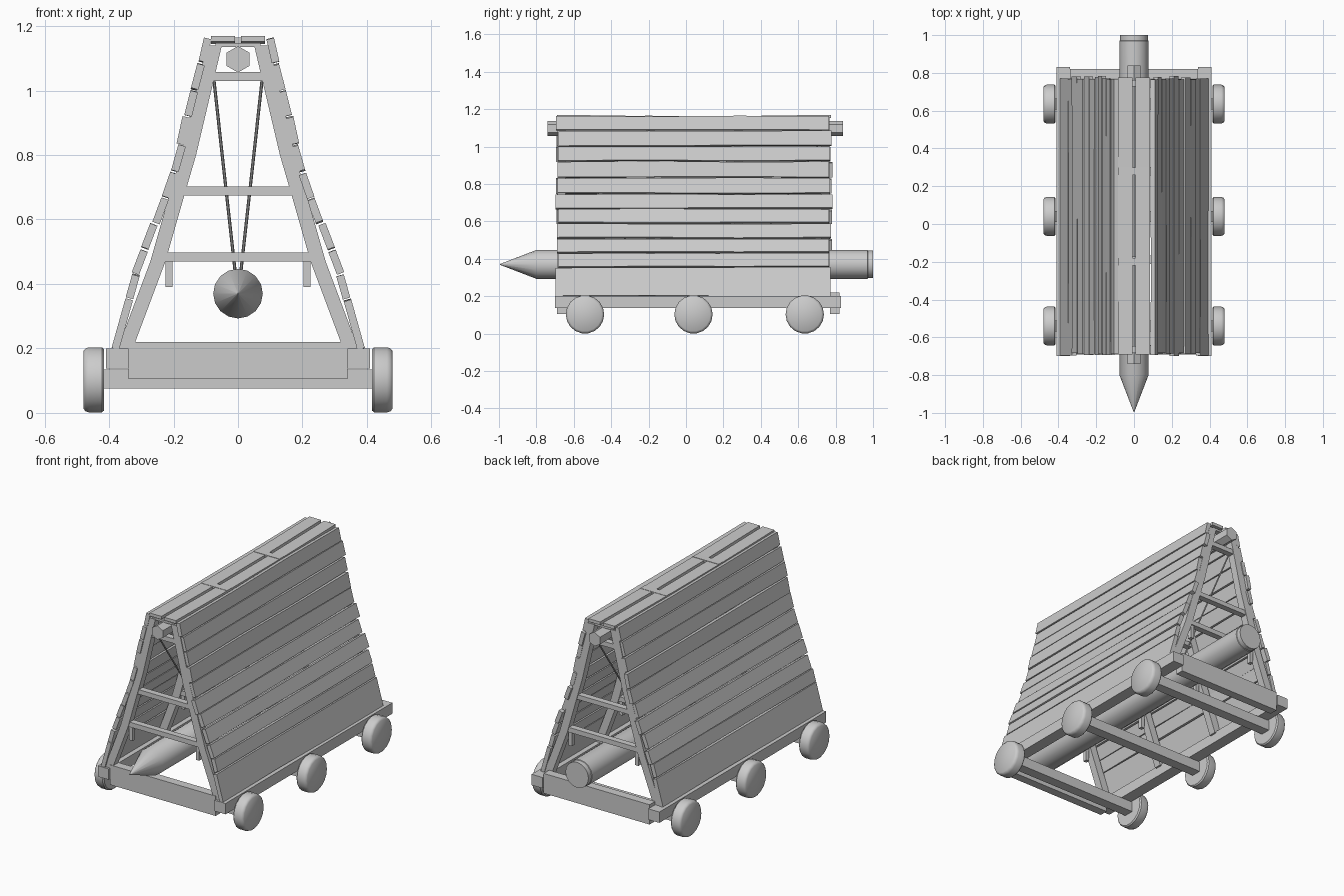
import bpy, bmesh, math, random
from mathutils import Vector

if "Cube" in bpy.data.objects:
    bpy.data.objects.remove(bpy.data.objects["Cube"])

random.seed(4)
wood = bpy.data.materials.new("grey_wood")
wood.diffuse_color = (0.6, 0.6, 0.6, 1)
wood.use_nodes = True
wood.node_tree.nodes["Principled BSDF"].inputs["Base Color"].default_value = wood.diffuse_color


def finish(name, bm, smooth=False):
    bmesh.ops.recalc_face_normals(bm, faces=bm.faces)
    me = bpy.data.meshes.new(name)
    bm.to_mesh(me)
    bm.free()
    me.materials.append(wood)
    ob = bpy.data.objects.new(name, me)
    bpy.context.collection.objects.link(ob)
    if smooth:
        bpy.context.view_layer.objects.active = ob
        ob.select_set(True)
        bpy.ops.object.shade_smooth_by_angle(angle=math.radians(40))
        ob.select_set(False)
    return ob


def loft(name, rings, smooth=False):
    """Skin a list of equal-length rings of points and cap both ends."""
    bm = bmesh.new()
    vs = [[bm.verts.new(p) for p in r] for r in rings]
    n = len(vs[0])
    for a, b in zip(vs, vs[1:]):
        for i in range(n):
            j = (i + 1) % n
            bm.faces.new((a[i], a[j], b[j], b[i]))
    bm.faces.new(vs[0])
    bm.faces.new(vs[-1][::-1])
    return finish(name, bm, smooth)


def box(name, x0, x1, y0, y1, z0, z1):
    sec = [(x0, z0), (x1, z0), (x1, z1), (x0, z1)]
    return loft(name, [[(x, y, z) for x, z in sec] for y in (y0, y1)])


def lathe(name, profile, n, centre, axis, smooth=True, turn=0.0):
    """Rings of (position along axis, radius) around an x or y axis."""
    rings = []
    for t, r in profile:
        ring = []
        for i in range(n):
            a = turn + 2 * math.pi * i / n
            u, w = r * math.cos(a), r * math.sin(a)
            ring.append(Vector(centre) + (Vector((t, u, w)) if axis == 'x' else Vector((u, t, w))))
        rings.append(ring)
    return loft(name, rings, smooth)


# Wheels and axles
for y in (-0.54, 0.04, 0.635):
    box("axle", -0.42, 0.42, y - 0.03, y + 0.03, 0.075, 0.135)
    for s in (-1, 1):
        prof = [(0.415, 0.096), (0.422, 0.1025), (0.462, 0.1025), (0.473, 0.099), (0.48, 0.09)]
        lathe("wheel", [(s * t, r) for t, r in prof], 18, (0, y, 0.1025), 'x')

# Base rails and end beams
for s in (-1, 1):
    box("side_rail", s * 0.34, s * 0.41, -0.70, 0.83, 0.137, 0.2)
for y in (-0.69, 0.77):
    box("end_beam", -0.34, 0.34, y, y + 0.05, 0.105, 0.22)

# Bent roof frames: legs, cross bars and pegs
LEG = [(0.33, 0.19), (0.225, 0.47), (0.165, 0.68), (0.13, 0.8), (0.05, 1.14)]
BARS = [(0.47, 0.498, 0.235), (0.675, 0.702, 0.175), (1.03, 1.057, 0.085), (1.135, 1.147, 0.07)]
FRAMES = (-0.665, -0.19, 0.28, 0.745)
for y in FRAMES:
    y0, y1 = y - 0.022, y + 0.022
    for s in (-1, 1):
        loft("frame_leg", [[(s * x, y0, z), (s * (x + 0.047), y0, z),
                            (s * (x + 0.047), y1, z), (s * x, y1, z)] for x, z in LEG])
        box("frame_peg", s * 0.203, s * 0.225, y - 0.012, y + 0.012, 0.39, 0.475)
    for z0, z1, w in BARS:
        box("cross_bar", -w, w, y - 0.018, y + 0.018, z0, z1)

# Side planks, slightly uneven
EDGE = [(0.394, 0.2), (0.35, 0.357), (0.328, 0.435), (0.299, 0.511), (0.268, 0.592),
        (0.239, 0.67), (0.211, 0.75), (0.187, 0.835), (0.168, 0.923), (0.148, 1.003),
        (0.126, 1.087), (0.108, 1.166)]
for s in (-1, 1):
    for (xa, za), (xb, zb) in zip(EDGE, EDGE[1:]):
        d = Vector((xb - xa, zb - za)).normalized()
        nrm = Vector((-d.y, d.x)) * 0.024
        off = random.uniform(-0.003, 0.004)
        ends = (-0.688 + random.uniform(-0.01, 0.008), 0.772 + random.uniform(-0.01, 0.012))
        rings = []
        for y in (ends[0], -0.2, 0.28, ends[1]):
            a = Vector((xa + off, za)) + d * random.uniform(0.001, 0.006)
            b = Vector((xb + off, zb)) - d * random.uniform(0.001, 0.006)
            rings.append([(s * p.x, y, p.y) for p in (a, b, b + nrm, a + nrm)])
        loft("side_plank", rings)

# Ridge boards with two joining straps
for s in (-1, 1):
    loft("ridge_board", [[(s * x, y, z + dz) for x, z in
                          ((0.009, 1.152), (0.084, 1.152), (0.084, 1.17), (0.009, 1.17))]
                         for y, dz in ((-0.69, 0), (-0.2, -0.007), (0.28, -0.007), (0.775, 0))])
for y in (-0.2, 0.28):
    box("ridge_strap", -0.084, 0.084, y - 0.02, y + 0.02, 1.145, 1.165)

# Hexagonal ridge pole
lathe("ridge_pole", [(-0.74, 0.041), (0.84, 0.041)], 6, (0, 0, 1.097), 'y', False, math.pi / 6)

# Ram log with pointed tip
lathe("ram_log", [(-0.995, 0.002), (-0.8, 0.077), (0.97, 0.077), (0.972, 0.074), (1.0, 0.074)],
      16, (0, 0, 0.37), 'y')

# Slanted hanging ropes
for s in (-1, 1):
    for y0, y1 in ((-0.64, -0.28), (0.72, 0.36)):
        loft("rope", [[(s * x + 0.005 * math.cos(k * math.pi / 3),
                        y + 0.005 * math.sin(k * math.pi / 3), z) for k in range(6)]
                      for x, y, z in ((0.075, y0, 1.035), (0.008, y1, 0.43))])
